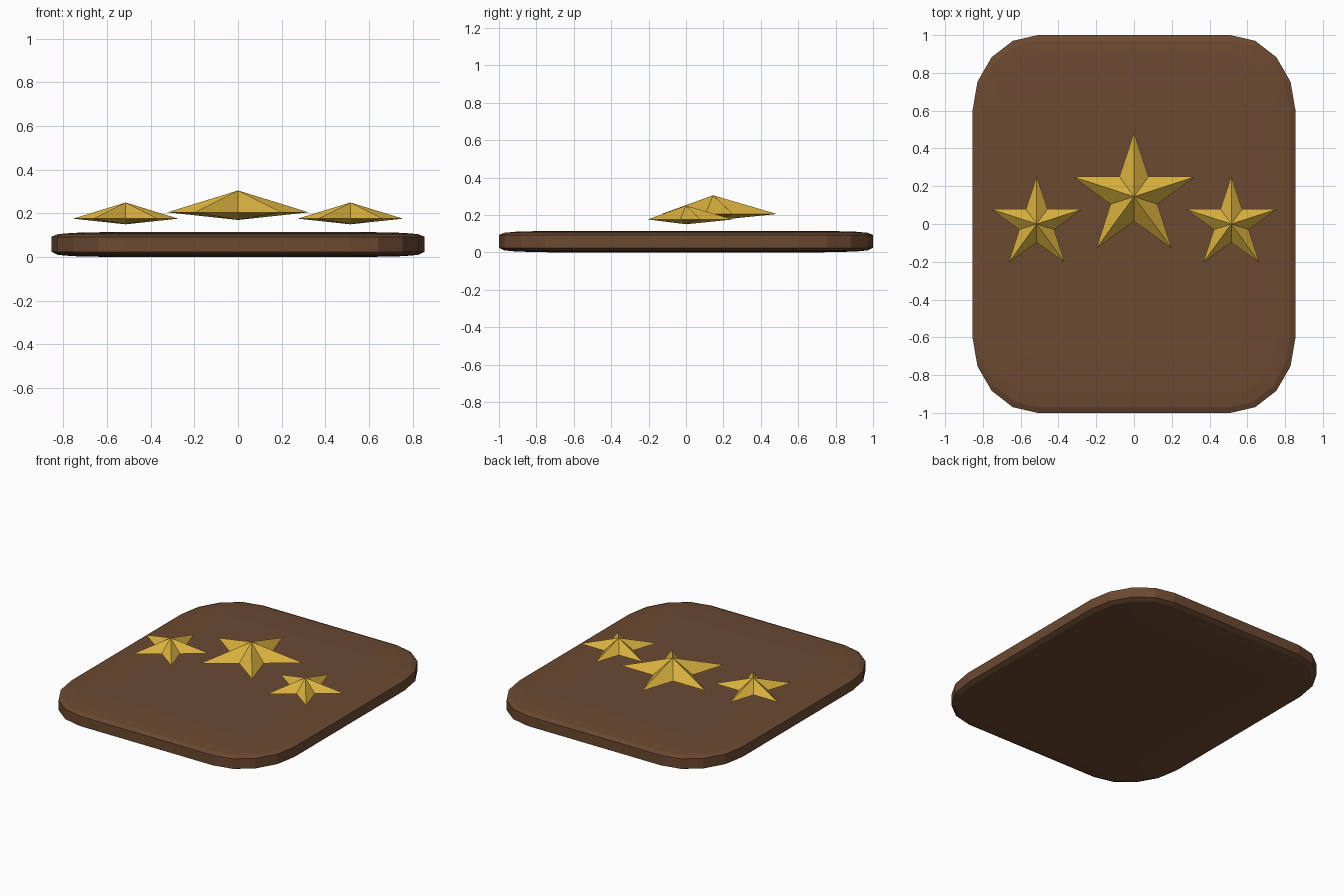
import bpy
import math

if "Cube" in bpy.data.objects:
    bpy.data.objects.remove(bpy.data.objects["Cube"])


def material(name, rgb):
    m = bpy.data.materials.new(name)
    m.diffuse_color = (*rgb, 1)
    m.use_nodes = True
    m.node_tree.nodes["Principled BSDF"].inputs["Base Color"].default_value = m.diffuse_color
    return m


def build(name, verts, faces, mat, location=(0, 0, 0)):
    mesh = bpy.data.meshes.new(name)
    mesh.from_pydata(verts, [], faces)
    mesh.materials.append(mat)
    ob = bpy.data.objects.new(name, mesh)
    ob.location = location
    bpy.context.collection.objects.link(ob)
    return ob


brown = material("leather brown", (0.147, 0.067, 0.031))
gold = material("gold", (0.70, 0.44, 0.05))


# Rounded plate: elliptical corners, stacked outlines give the softened rims
def outline(inset, z):
    pts = []
    for q, (sx, sy) in enumerate([(1, 1), (-1, 1), (-1, -1), (1, -1)]):
        for i in range(5):
            a = math.pi / 2 * (q + i / 4)
            pts.append((sx * 0.51 + (0.345 - inset) * math.cos(a),
                        sy * 0.60 + (0.40 - inset) * math.sin(a), z))
    return pts


profile = [(0.28, 0.0), (0.10, 0.004), (0.03, 0.010), (0.0, 0.024),
           (0.0, 0.093), (0.03, 0.105), (0.10, 0.111), (0.28, 0.115)]
n = 20
verts = [p for inset, z in profile for p in outline(inset, z)]
faces = [tuple(reversed(range(n))),
         tuple(range(n * (len(profile) - 1), n * len(profile)))]
for r in range(len(profile) - 1):
    for i in range(n):
        j = (i + 1) % n
        faces.append((r * n + i, r * n + j, (r + 1) * n + j, (r + 1) * n + i))
build("base_plate", verts, faces, brown)


# Faceted five-pointed stars: raised peak above, shallow peak below
def star(name, location, radius, up, down):
    pts = []
    for i in range(10):
        a = math.pi / 2 + i * math.pi / 5
        r = radius if i % 2 == 0 else radius * 0.385
        pts.append((r * math.cos(a), r * math.sin(a), 0))
    pts += [(0, 0, up), (0, 0, -down)]
    tris = []
    for i in range(10):
        j = (i + 1) % 10
        tris += [(i, j, 10), (j, i, 11)]
    build(name, pts, tris, gold, location)


star("centre_star", (0, 0.145, 0.205), 0.34, 0.10, 0.035)
for side, label in ((-1, "left"), (1, "right")):
    star(label + "_star", (side * 0.515, 0, 0.176), 0.253, 0.074, 0.026)
